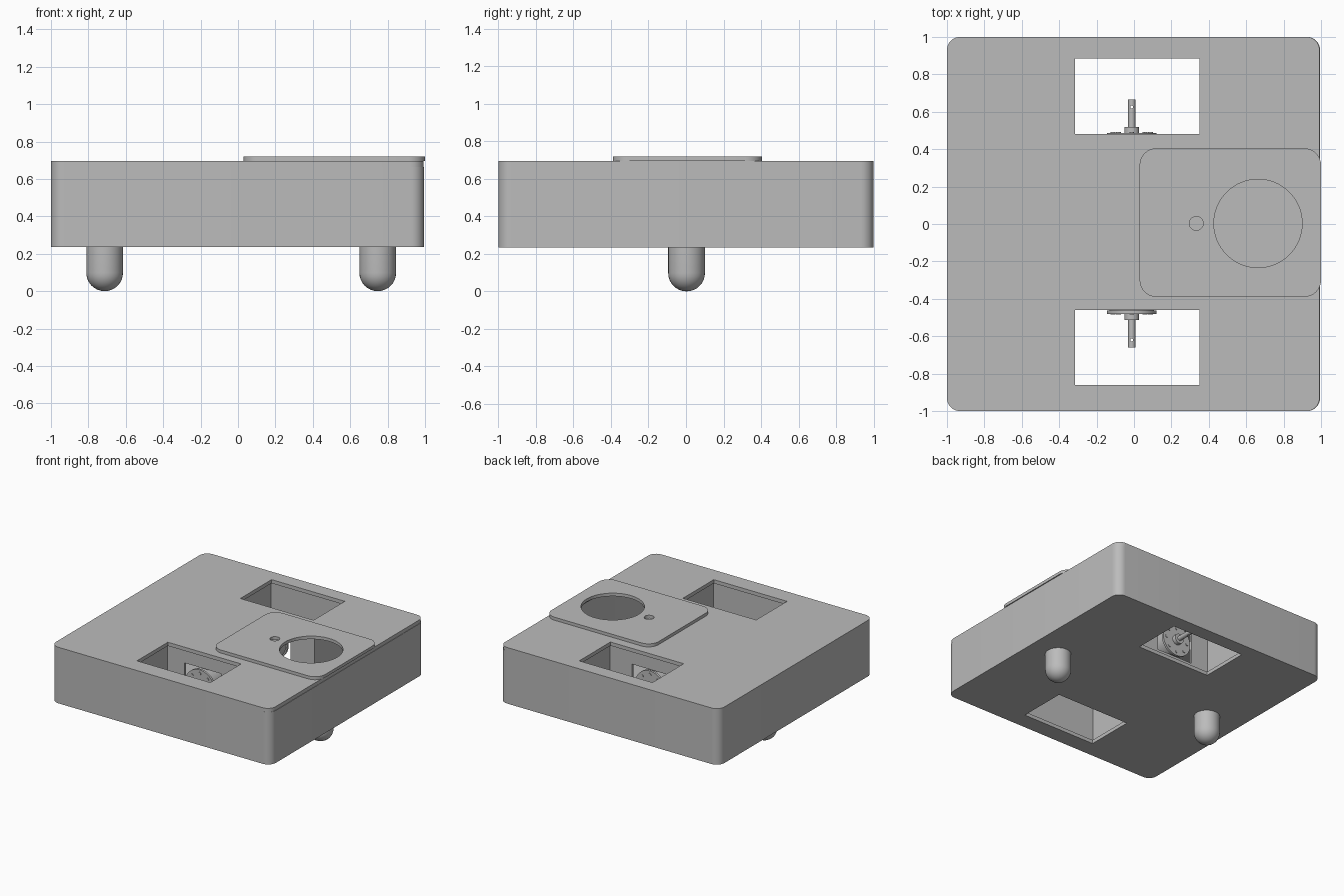
import bpy, bmesh, math
from mathutils import Matrix, Vector

cube = bpy.data.objects.get("Cube")
if cube:
    bpy.data.objects.remove(cube, do_unlink=True)

grey = bpy.data.materials.new("plain_grey")
grey.use_nodes = True
grey.diffuse_color = (0.5, 0.5, 0.5, 1)
grey.node_tree.nodes["Principled BSDF"].inputs["Base Color"].default_value = (0.5, 0.5, 0.5, 1)


def finish(name, bm):
    bmesh.ops.recalc_face_normals(bm, faces=bm.faces)
    mesh = bpy.data.meshes.new(name)
    bm.to_mesh(mesh)
    bm.free()
    mesh.materials.append(grey)
    ob = bpy.data.objects.new(name, mesh)
    bpy.context.collection.objects.link(ob)
    return ob


def prism(name, outline, z0, z1):
    bm = bmesh.new()
    face = bm.faces.new([bm.verts.new((x, y, z0)) for x, y in outline])
    ext = bmesh.ops.extrude_face_region(bm, geom=[face])
    top = [v for v in ext["geom"] if isinstance(v, bmesh.types.BMVert)]
    bmesh.ops.translate(bm, verts=top, vec=(0, 0, z1 - z0))
    return finish(name, bm)


def slab(name, x0, x1, y0, y1, z0, z1, r=0):
    """Box with optional rounded vertical corners."""
    if not r:
        return prism(name, [(x0, y0), (x1, y0), (x1, y1), (x0, y1)], z0, z1)
    corners = [(x1 - r, y1 - r), (x0 + r, y1 - r), (x0 + r, y0 + r), (x1 - r, y0 + r)]
    pts = []
    for k, (cx, cy) in enumerate(corners):
        for i in range(9):
            a = math.pi / 2 * (k + i / 8)
            pts.append((cx + r * math.cos(a), cy + r * math.sin(a)))
    return prism(name, pts, z0, z1)


def rod(name, start, end, r, n=32):
    a, b = Vector(start), Vector(end)
    d = b - a
    bm = bmesh.new()
    turn = d.to_track_quat('Z', 'Y').to_matrix().to_4x4()
    bmesh.ops.create_cone(bm, cap_ends=True, segments=n, radius1=r, radius2=r,
                          depth=d.length, matrix=Matrix.Translation((a + b) / 2) @ turn)
    return finish(name, bm)


def cut(ob, *cutters):
    for c in cutters:
        c.hide_render = True
        mod = ob.modifiers.new("cut", 'BOOLEAN')
        mod.operation, mod.solver, mod.object = 'DIFFERENCE', 'EXACT', c
        bpy.context.view_layer.objects.active = ob
        bpy.ops.object.modifier_apply(modifier=mod.name)
        bpy.data.objects.remove(c, do_unlink=True)


# Main levels and wheel wells
BOTTOM, FLOOR, ROOF, TOP = 0.235, 0.265, 0.665, 0.695
WX0, WX1 = -0.315, 0.35
WELLS = {"back": (0.48, 0.885), "front": (-0.86, -0.46)}


def well_cutters():
    return [slab("cutter", WX0, WX1, y0, y1, 0.1, 1) for y0, y1 in WELLS.values()]


# Hollow tray, open at the top
tray = slab("body_tray", -1, 0.995, -1, 1, BOTTOM, ROOF, 0.07)
cut(tray, slab("cutter", -0.97, 0.965, -0.97, 0.97, FLOOR, 1, 0.04), *well_cutters())

# Lid with wheel wells and an opening under the access plate
lid = slab("body_lid", -1, 0.992, -1, 1, ROOF, TOP, 0.07)
cut(lid, slab("cutter", 0.1, 0.93, -0.33, 0.34, 0.5, 1), *well_cutters())

# Access plate with large round hole and small hole
plate = slab("access_plate", 0.03, 1, -0.39, 0.405, TOP, 0.72, 0.09)
cut(plate, rod("cutter", (0.663, 0.003, 0.6), (0.663, 0.003, 0.8), 0.236, 64),
    rod("cutter", (0.333, 0.003, 0.6), (0.333, 0.003, 0.8), 0.037))

SHAFT_X, SHAFT_Z = -0.012, 0.425
for side, (y0, y1) in WELLS.items():
    # Well sleeve with a motor window in its inner wall
    s = 1 if side == "back" else -1
    inner = y0 if s > 0 else y1
    sleeve = slab(side + "_well_walls", WX0 - 0.03, WX1 + 0.03, y0 - 0.03, y1 + 0.03, FLOOR, ROOF)
    cut(sleeve, slab("cutter", WX0 - 0.01, WX1 + 0.01, y0 - 0.01, y1 + 0.01, 0, 1),
        slab("cutter", -0.17, 0.16, inner - 0.07, inner + 0.07, 0.29, 0.56))

    # Motor, face disc, boss and shaft
    def along(dist, dx=0, dz=0):
        return (SHAFT_X + dx, 0.003 + s * dist, SHAFT_Z + dz)

    rod(side + "_motor", along(0.08), along(0.465), 0.12, 40)
    rod(side + "_motor_face", along(0.465), along(0.483), 0.132, 40)
    rod(side + "_motor_boss", along(0.483), along(0.515), 0.04)
    shaft = rod(side + "_motor_shaft", along(0.51), along(0.662), 0.019, 24)
    cut(shaft, rod("cutter", along(0.623, 0, -0.1), along(0.623, 0, 0.1), 0.008, 16))
    for i in range(8):
        a = math.tau * i / 8
        dx, dz = 0.1 * math.cos(a), 0.1 * math.sin(a)
        rod(side + "_motor_screw", along(0.48, dx, dz), along(0.488, dx, dz), 0.013, 12)

# Round-ended feet
for name, x in (("right_foot", -0.713), ("left_foot", 0.747)):
    r = 0.098
    bm = bmesh.new()
    bmesh.ops.create_uvsphere(bm, u_segments=32, v_segments=16, radius=r)
    for v in bm.verts:
        if v.co.z > 0.001:
            v.co.z = BOTTOM + 0.005 - r
            n = Vector((v.co.x, v.co.y))
            if n.length > 1e-4:
                n = n.normalized() * r
            v.co.x, v.co.y = n.x, n.y
    bmesh.ops.remove_doubles(bm, verts=bm.verts, dist=0.0005)
    bmesh.ops.translate(bm, verts=bm.verts, vec=(x, 0.003, r))
    finish(name, bm)

bpy.ops.object.select_all(action='DESELECT')
for ob in bpy.context.collection.objects:
    if ob.type == 'MESH':
        ob.select_set(True)
        bpy.context.view_layer.objects.active = ob
bpy.ops.object.shade_smooth_by_angle(angle=math.radians(35))
